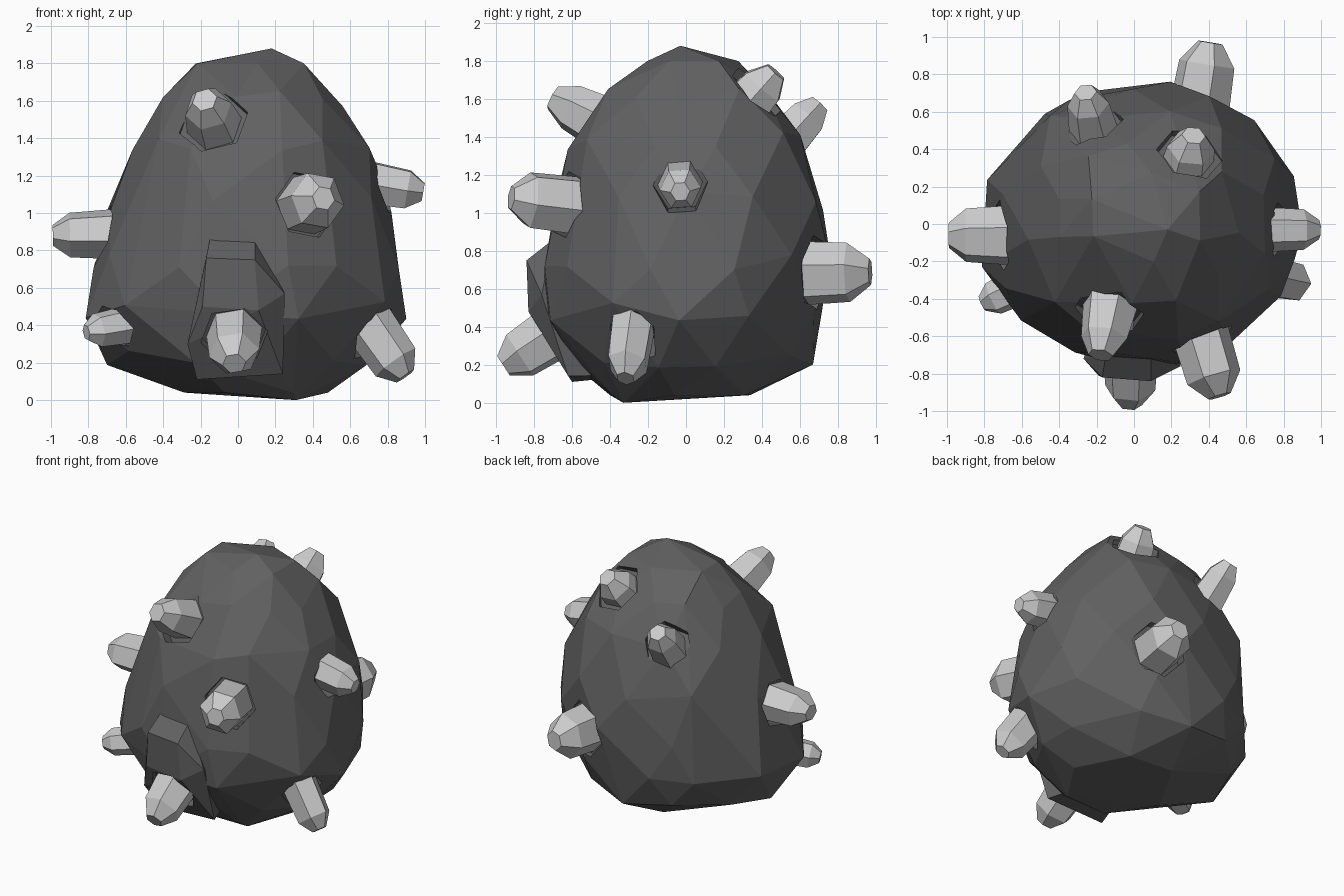
import bpy, bmesh, random
from math import sin, cos, pi
from mathutils import Vector
from mathutils.bvhtree import BVHTree

if "Cube" in bpy.data.objects:
    bpy.data.objects.remove(bpy.data.objects["Cube"])

random.seed(4)


def material(name, g):
    m = bpy.data.materials.new(name)
    m.diffuse_color = (g, g, g, 1)
    m.use_nodes = True
    m.node_tree.nodes["Principled BSDF"].inputs["Base Color"].default_value = m.diffuse_color
    return m


ROCK, CRYSTAL = material("rock_grey", 0.12), material("crystal_grey", 0.52)


def finish(bm, name, mat):
    bmesh.ops.recalc_face_normals(bm, faces=bm.faces)
    me = bpy.data.meshes.new(name)
    bm.to_mesh(me)
    bm.free()
    me.materials.append(mat)
    ob = bpy.data.objects.new(name, me)
    bpy.context.collection.objects.link(ob)
    return ob


def hull(points, name):
    bm = bmesh.new()
    for p in points:
        bm.verts.new(p)
    res = bmesh.ops.convex_hull(bm, input=bm.verts)
    junk = {v for v in res["geom_interior"] + res["geom_unused"]
            if isinstance(v, bmesh.types.BMVert)}
    bmesh.ops.delete(bm, geom=list(junk), context='VERTS')
    bmesh.ops.dissolve_limit(bm, angle_limit=0.1, verts=bm.verts, edges=bm.edges)
    return finish(bm, name, ROCK)


def boolean(ob, tool, op):
    tool.hide_render = True
    m = ob.modifiers.new(op.lower(), 'BOOLEAN')
    m.operation, m.object, m.solver = op, tool, 'EXACT'
    bpy.context.view_layer.objects.active = ob
    bpy.ops.object.modifier_apply(modifier=m.name)
    bpy.data.objects.remove(tool)


def prism(base, axis, rings, name, mat, wide=1.0, spin=0.3, n=6):
    """Faceted prism along axis; rings are (distance, radius)."""
    rot = axis.to_track_quat('Z', 'Y')
    bm = bmesh.new()
    loops = []
    for d, r in rings:
        loops.append([bm.verts.new(base + rot @ Vector((
            r * wide * cos(2 * pi * i / n + spin), r * sin(2 * pi * i / n + spin), d)))
            for i in range(n)])
    for a, b in zip(loops, loops[1:]):
        for i in range(n):
            j = (i + 1) % n
            bm.faces.new((a[i], a[j], b[j], b[i]))
    bm.faces.new(loops[0][::-1])
    bm.faces.new(loops[-1])
    return finish(bm, name, mat)


# Boulder: levels (z, left, right, front, back), rounded and jittered
LEVELS = [(0.04, -0.28, 0.48, -0.44, 0.38), (0.22, -0.69, 0.70, -0.62, 0.67),
          (0.48, -0.83, 0.88, -0.75, 0.75), (0.75, -0.77, 0.88, -0.76, 0.75),
          (1.06, -0.69, 0.80, -0.69, 0.71), (1.38, -0.55, 0.70, -0.63, 0.59),
          (1.62, -0.40, 0.55, -0.42, 0.43), (1.80, -0.24, 0.39, -0.20, 0.27)]
pts = [(0.18, -0.03, 1.88), (0.31, -0.33, 0.0)]
for k, (z, xl, xr, yf, yb) in enumerate(LEVELS):
    n = 6 if k in (0, 7) else 11
    for i in range(n):
        a = 2 * pi * (i + 0.5 * (k % 2)) / n + random.uniform(-0.12, 0.12)
        s = random.uniform(1.0, 1.03)
        if sin(a) > 0:      # back corners fuller above, tighter below
            s += abs(sin(2 * a)) * (0.05 if k > 3 else -0.04 if k < 3 else 0)
        pts.append(((xl + xr) / 2 + (xr - xl) / 2 * s * cos(a),
                    (yf + yb) / 2 + (yb - yf) / 2 * s * sin(a),
                    z + (random.uniform(-0.05, 0.05) if 0 < k < 7 else 0)))
rock = hull(pts, "boulder")

# Raised slab low on the front
slab = hull([(-0.17, -0.82, 0.76), (0.09, -0.84, 0.75), (-0.15, -0.70, 0.86),
             (0.09, -0.70, 0.86), (0.25, -0.76, 0.57), (0.24, -0.62, 0.14),
             (-0.22, -0.60, 0.11), (-0.27, -0.72, 0.30), (-0.19, -0.81, 0.50),
             (0.11, -0.83, 0.48), (0.0, -0.2, 0.4),
             (0.1, -0.2, 0.15), (-0.1, -0.2, 0.15)], "front_slab")
boolean(rock, slab, 'UNION')

# Crystals: (inner point, tip, base radius, width factor, taper)
CRYSTALS = [((-0.55, -0.06, 0.89), (-1.00, -0.06, 0.88), 0.145, 1.2, 0.85),
            ((0.55, -0.03, 1.19), (1.00, -0.03, 1.11), 0.135, 0.95, 0.85),
            ((0.33, -0.50, 1.03), (0.46, -0.93, 1.08), 0.165, 0.95, 0.95),
            ((-0.02, -0.60, 0.43), (-0.02, -0.97, 0.19), 0.16, 1.0, 0.85),
            ((-0.10, -0.30, 1.40), (-0.18, -0.71, 1.61), 0.17, 1.0, 0.75),
            ((-0.50, -0.28, 0.42), (-0.82, -0.43, 0.36), 0.11, 1.0, 0.85),
            ((0.62, -0.26, 0.52), (0.90, -0.32, 0.12), 0.145, 0.85, 0.9),
            ((0.33, 0.50, 0.68), (0.41, 0.98, 0.69), 0.18, 0.95, 0.9),
            ((0.26, 0.20, 1.44), (0.32, 0.48, 1.75), 0.16, 1.0, 0.8),
            ((-0.19, 0.38, 1.22), (-0.26, 0.71, 1.58), 0.15, 1.0, 0.75)]
bm = bmesh.new()
bm.from_mesh(rock.data)
tree = BVHTree.FromBMesh(bm)
bm.free()
for k, (p, tip, r, wide, taper) in enumerate(CRYSTALS):
    p, tip = Vector(p), Vector(tip)
    axis = (tip - p).normalized()
    hit = tree.ray_cast(tip + axis * 0.3, -axis)[0] or p
    length = (tip - p).length
    spin = random.uniform(0, 1)
    # Socket around the crystal
    socket = prism(hit - axis * 0.05, axis, [(0, r * 1.12), (0.3, r * 1.22)],
                   "socket_cutter", ROCK, wide, spin)
    boolean(rock, socket, 'DIFFERENCE')
    # Tapered crystal with bevelled point
    prism(p, axis, [(0, r), (length - r * 0.7, r * taper), (length - 0.01, r * 0.4)],
          f"crystal_{k + 1}", CRYSTAL, wide, spin)
